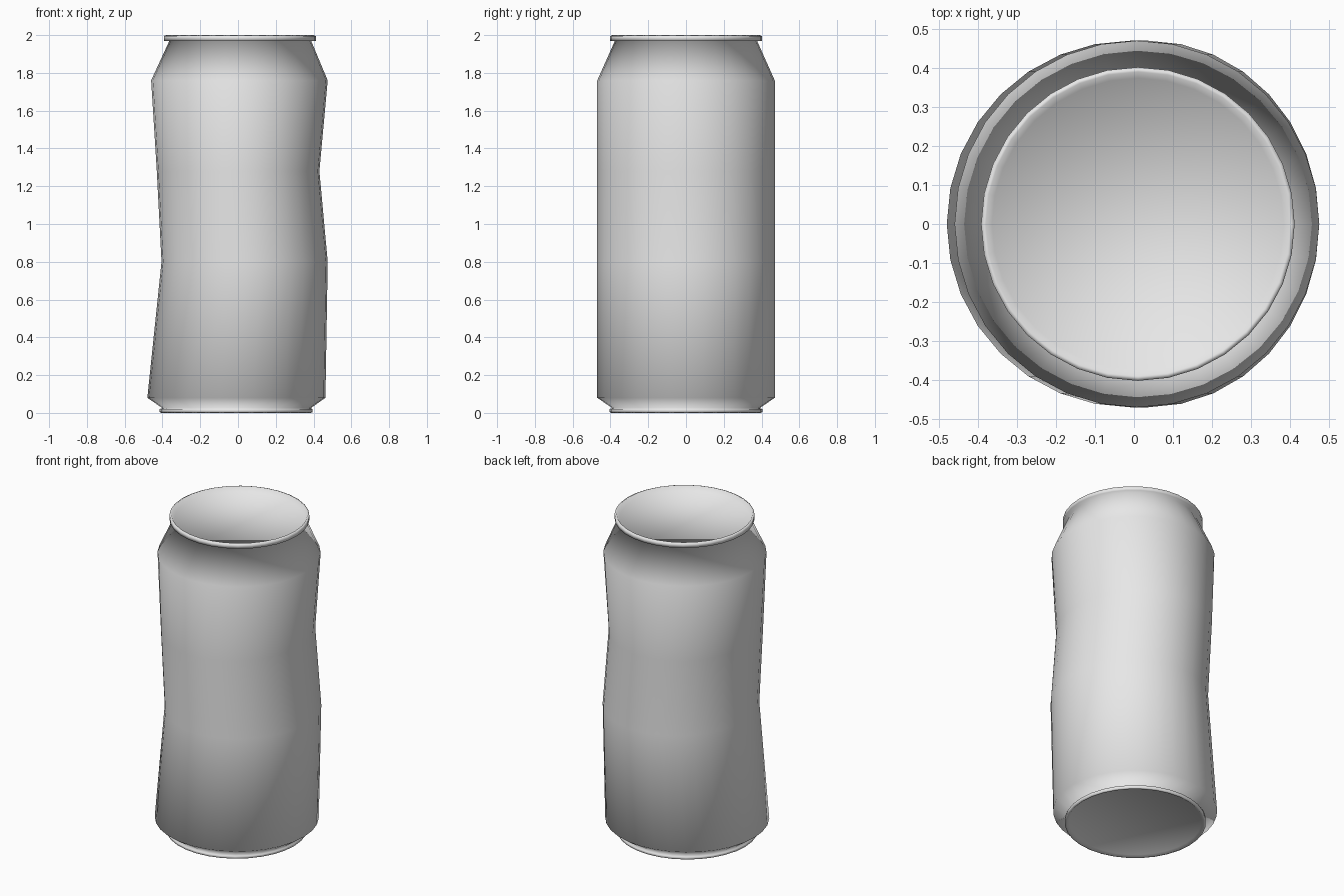
import bpy
import bmesh
from math import cos, sin, tau

SIDES = 32

cube = bpy.data.objects.get("Cube")
if cube:
    bpy.data.objects.remove(cube, do_unlink=True)

# Bare aluminium
metal = bpy.data.materials.new("grey_metal")
metal.use_nodes = True
colour = (0.8, 0.8, 0.8, 1)
metal.diffuse_color = colour
metal.node_tree.nodes["Principled BSDF"].inputs["Base Color"].default_value = colour

# Rings from base to lid: height, left edge, right edge, depth radius
rings = [
    (0.012, -0.39, 0.37, 0.38),    # recessed base
    (0.0, -0.405, 0.385, 0.395),   # base rim
    (0.004, -0.415, 0.395, 0.405),
    (0.02, -0.415, 0.395, 0.405),
    (0.025, -0.40, 0.385, 0.39),   # base groove
    (0.08, -0.48, 0.463, 0.47),    # lower shoulder
    (0.80, -0.405, 0.475, 0.47),   # dent on one side
    (1.28, -0.43, 0.431, 0.47),    # dent on the other side
    (1.76, -0.46, 0.475, 0.47),    # upper shoulder
    (1.968, -0.364, 0.388, 0.377), # neck
    (1.97, -0.392, 0.412, 0.402),  # lid rim
    (1.995, -0.392, 0.412, 0.402),
    (2.0, -0.38, 0.40, 0.39),
    (1.972, -0.364, 0.384, 0.374), # recessed lid
]


def add_ring(bm, z, left, right, depth):
    middle, half = (left + right) / 2, (right - left) / 2
    angles = [tau * i / SIDES for i in range(SIDES)]
    return [bm.verts.new((middle + half * cos(a), depth * sin(a), z)) for a in angles]


# Loft the rings and close both ends
bm = bmesh.new()
loops = [add_ring(bm, *ring) for ring in rings]
for low, high in zip(loops, loops[1:]):
    for i in range(SIDES):
        j = (i + 1) % SIDES
        bm.faces.new((low[i], low[j], high[j], high[i]))
bm.faces.new(loops[0][::-1])
bm.faces.new(loops[-1])
for face in bm.faces:
    face.smooth = True

mesh = bpy.data.meshes.new("dented_can")
bm.to_mesh(mesh)
bm.free()
mesh.materials.append(metal)
can = bpy.data.objects.new("dented_can", mesh)
bpy.context.collection.objects.link(can)
